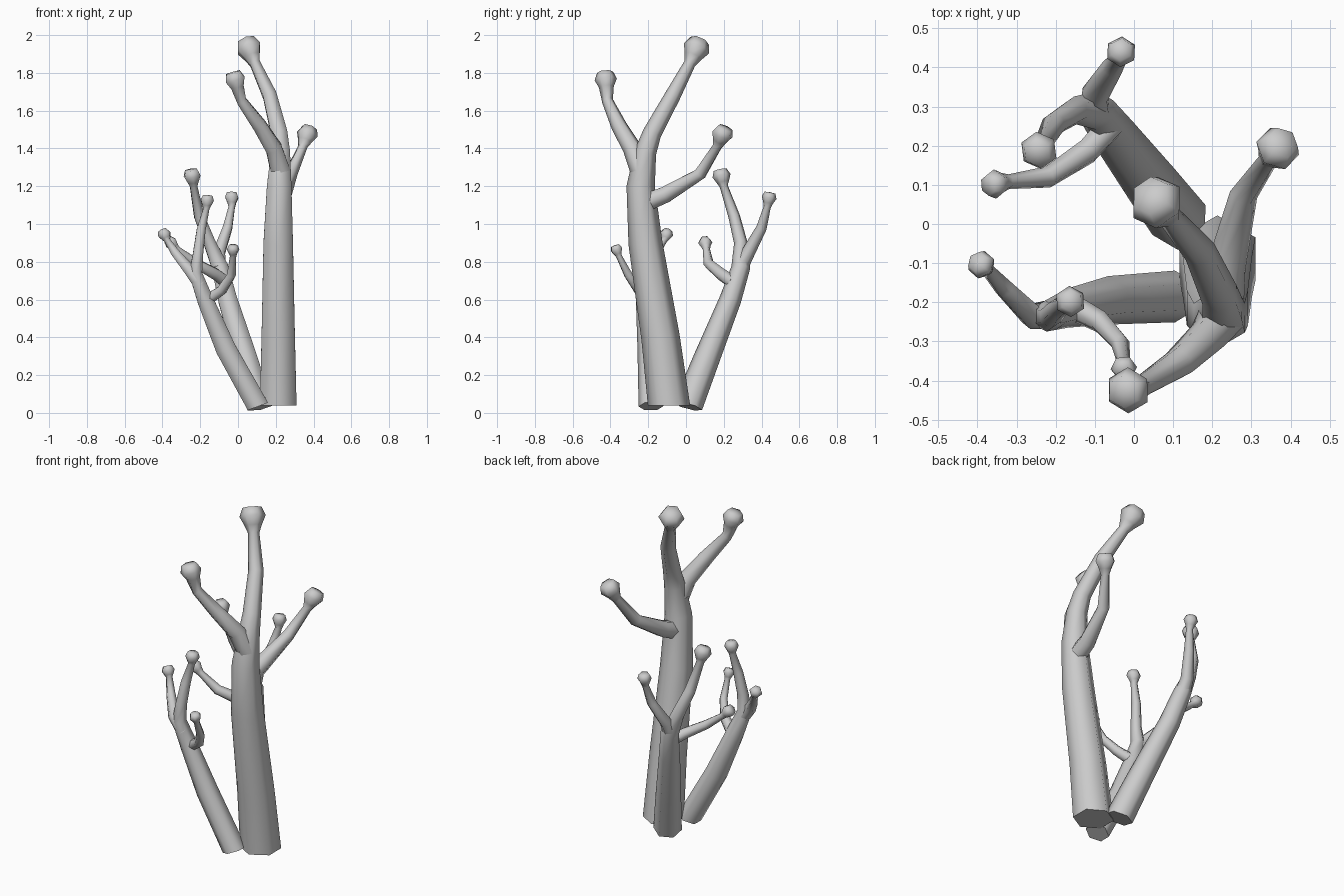
import bpy, bmesh, math
from mathutils import Vector

SIDES = 6

def limb(name, path, ball=None, upright=0.0):
    """Six-sided tapering tube through (x, y, z, r) points, optionally ending in a round bud."""
    pts = [Vector(p[:3]) for p in path]
    rad = [p[3] for p in path]
    n = len(pts)
    # ring directions follow the path
    dirs = []
    for i in range(n):
        a = (pts[i] - pts[i - 1]).normalized() if i > 0 else Vector()
        b = (pts[i + 1] - pts[i]).normalized() if i < n - 1 else Vector()
        dirs.append((a + b).normalized())
    dirs[0] = dirs[0].lerp(Vector((0, 0, 1)), upright).normalized()
    if ball:
        # bud: octagonal profile revolved around the limb's end direction
        c, r = Vector(ball[:3]), ball[3]
        d = (c - pts[-1]).normalized()
        for off, w in ((-0.72, 0.68), (0.0, 1.02), (0.68, 0.74)):
            pts.append(c + d * off * r)
            rad.append(w * r)
            dirs.append(d)
    bm = bmesh.new()
    rings, u = [], Vector((0, 1, 0))
    if abs(dirs[0].y) > 0.8:
        u = Vector((1, 0, 0))
    for p, r, d in zip(pts, rad, dirs):
        u = (u - d * u.dot(d)).normalized()
        v = d.cross(u)
        rings.append([bm.verts.new(p + r * (u * math.cos(k * math.tau / SIDES)
                                            + v * math.sin(k * math.tau / SIDES)))
                      for k in range(SIDES)])
    for lo, hi in zip(rings, rings[1:]):
        for k in range(SIDES):
            j = (k + 1) % SIDES
            bm.faces.new((lo[k], lo[j], hi[j], hi[k])).smooth = True
    bm.faces.new(rings[0][::-1])
    if ball:
        tip = bm.verts.new(c + d * r)
        for k in range(SIDES):
            bm.faces.new((rings[-1][k], rings[-1][(k + 1) % SIDES], tip)).smooth = True
    else:
        bm.faces.new(rings[-1])
    me = bpy.data.meshes.new(name)
    bm.to_mesh(me)
    bm.free()
    bpy.context.collection.objects.link(bpy.data.objects.new(name, me))

# tall stem with its leader and two side branches
limb("tall_stem", [(.213, -.09, .04, .112), (.213, -.135, .4, .102), (.213, -.215, .9, .09),
                   (.218, -.24, 1.2, .075), (.225, -.215, 1.38, .058), (.218, -.18, 1.48, .05),
                   (.168, -.07, 1.68, .042), (.09, .02, 1.85, .031)],
     (.058, .055, 1.93, .07), upright=1)
limb("tall_stem_front_branch", [(.225, -.235, 1.28, .06), (.19, -.285, 1.4, .05),
                                (.115, -.355, 1.52, .042), (.02, -.415, 1.65, .03)],
     (-.015, -.425, 1.765, .058))
limb("tall_stem_back_branch", [(.225, -.22, 1.11, .055), (.235, -.11, 1.155, .05),
                               (.28, .075, 1.265, .036), (.343, .165, 1.41, .026)],
     (.367, .193, 1.475, .057))

# back stem with its leader and two side branches
limb("back_stem", [(.115, .01, .035, .078), (.04, .11, .29, .07), (-.055, .235, .6, .058),
                   (-.095, .29, .77, .05), (-.15, .29, .9, .036), (-.205, .255, 1.04, .031),
                   (-.235, .2, 1.2, .022)],
     (-.243, .188, 1.255, .048), upright=.3)
limb("back_stem_outer_branch", [(-.1, .28, .76, .044), (-.1, .33, .85, .036),
                                (-.055, .4, .98, .028), (-.033, .43, 1.09, .019)],
     (-.033, .44, 1.14, .039))
limb("back_stem_inner_branch", [(-.06, .25, .69, .036), (-.12, .185, .735, .034),
                                (-.22, .12, .79, .028), (-.32, .108, .865, .019)],
     (-.355, .102, .9, .037))

# left stem with its leader and two side branches
limb("left_stem", [(.105, -.185, .035, .066), (-.065, -.195, .34, .062), (-.17, -.215, .59, .05),
                   (-.225, -.235, .74, .04), (-.212, -.235, .84, .031), (-.195, -.215, .97, .027),
                   (-.168, -.2, 1.08, .019)],
     (-.163, -.198, 1.125, .039), upright=.3)
limb("left_stem_outer_branch", [(-.2, -.23, .68, .04), (-.26, -.235, .76, .034),
                                (-.33, -.165, .845, .026), (-.375, -.115, .915, .018)],
     (-.39, -.104, .945, .036))
limb("left_stem_front_branch", [(-.16, -.21, .6, .034), (-.085, -.25, .65, .029),
                                (-.035, -.305, .73, .024), (-.026, -.355, .83, .017)],
     (-.026, -.368, .865, .033))
